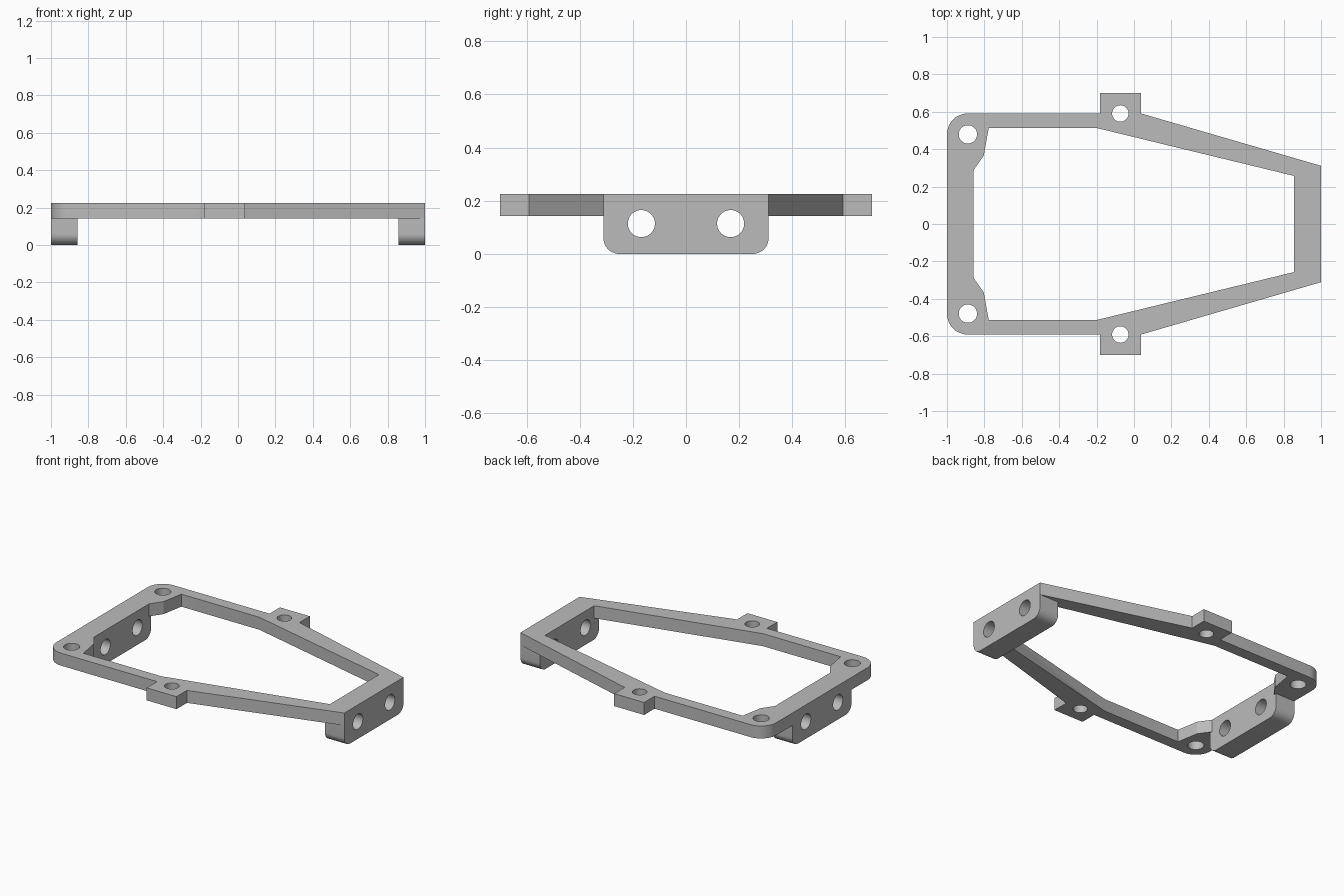
import bpy, bmesh
from math import sin, cos, pi, radians
from mathutils import Matrix

if "Cube" in bpy.data.objects:
    bpy.data.objects.remove(bpy.data.objects["Cube"])

TOP, PLATE_BOTTOM = 0.226, 0.143
WALL = 0.143          # end bracket thickness
HALF = 0.311          # end bracket half width

grey = bpy.data.materials.new("plain grey")
grey.use_nodes = True
grey.diffuse_color = (0.5, 0.5, 0.5, 1)
grey.node_tree.nodes["Principled BSDF"].inputs["Base Color"].default_value = (0.5, 0.5, 0.5, 1)


def arc(cx, cy, r, start, end, steps=12):
    angles = [radians(start + (end - start) * i / steps) for i in range(steps + 1)]
    return [(cx + r * cos(a), cy + r * sin(a)) for a in angles]


def mirrored(half):
    """Close a half outline (positive y) with its reflection in y."""
    return half + [(x, -y) for x, y in reversed(half)]


def finish(bm, name):
    bmesh.ops.recalc_face_normals(bm, faces=bm.faces)
    mesh = bpy.data.meshes.new(name)
    bm.to_mesh(mesh)
    bm.free()
    mesh.materials.append(grey)
    obj = bpy.data.objects.new(name, mesh)
    bpy.context.collection.objects.link(obj)
    return obj


def prism(name, points, depth):
    """Extrude a closed list of 3D points along a vector."""
    bm = bmesh.new()
    face = bm.faces.new([bm.verts.new(p) for p in points])
    new = bmesh.ops.extrude_face_region(bm, geom=[face])["geom"]
    bmesh.ops.translate(bm, vec=depth, verts=[v for v in new if isinstance(v, bmesh.types.BMVert)])
    return finish(bm, name)


def drill(name, location, radius, length, along_x=False):
    bm = bmesh.new()
    turn = Matrix.Rotation(pi / 2, 4, "Y") if along_x else Matrix.Identity(4)
    bmesh.ops.create_cone(bm, cap_ends=True, segments=40, radius1=radius, radius2=radius,
                          depth=length, matrix=Matrix.Translation(location) @ turn)
    return finish(bm, name)


def combine(target, tool, operation):
    mod = target.modifiers.new(operation.lower(), "BOOLEAN")
    mod.operation, mod.object, mod.solver = operation, tool, "EXACT"
    bpy.context.view_layer.objects.active = target
    bpy.ops.object.modifier_apply(modifier=mod.name)
    bpy.data.objects.remove(tool)


# Flat ring plate with rounded rear corners, side tabs and a tapering nose
outline = mirrored(arc(-0.888, 0.479, 0.112, 180, 90) +
                   [(-0.182, 0.591), (-0.182, 0.70), (0.038, 0.70), (0.038, 0.591), (1, HALF)])
frame = prism("mounting_frame", [(x, y, PLATE_BOTTOM) for x, y in outline], (0, 0, TOP - PLATE_BOTTOM))

opening = mirrored([(-0.857, 0.289), (-0.803, 0.366), (-0.777, 0.514), (-0.203, 0.514), (0.856, 0.257)])
combine(frame, prism("opening_cutter", [(x, y, 0) for x, y in opening], (0, 0, 1)), "DIFFERENCE")

# End brackets hanging below the plate, rounded at the lower corners
profile = mirrored([(TOP - z, y) for z, y in [(0, HALF)]] +
                   [(0.06 + 0.06 * cos(a), HALF - 0.06 + 0.06 * sin(a))
                    for a in [radians(90 + 7.5 * i) for i in range(13)]])
for x in (-1, 1 - WALL):
    combine(frame, prism("end_bracket", [(x, y, z) for z, y in profile], (WALL, 0, 0)), "UNION")

# Screw holes through plate, tabs and brackets
for side in (-1, 1):
    combine(frame, drill("corner_hole", (-0.888, side * 0.479, 0.2), 0.049, 1), "DIFFERENCE")
    combine(frame, drill("tab_hole", (-0.073, side * 0.591, 0.2), 0.044, 1), "DIFFERENCE")
    for x in (-0.93, 0.93):
        combine(frame, drill("bracket_hole", (x, side * 0.168, 0.114), 0.051, 0.4, True), "DIFFERENCE")

# Smooth the rounded corners and holes, keep the edges crisp
bpy.ops.object.select_all(action="DESELECT")
frame.select_set(True)
bpy.context.view_layer.objects.active = frame
bpy.ops.object.shade_smooth_by_angle(angle=radians(25))
